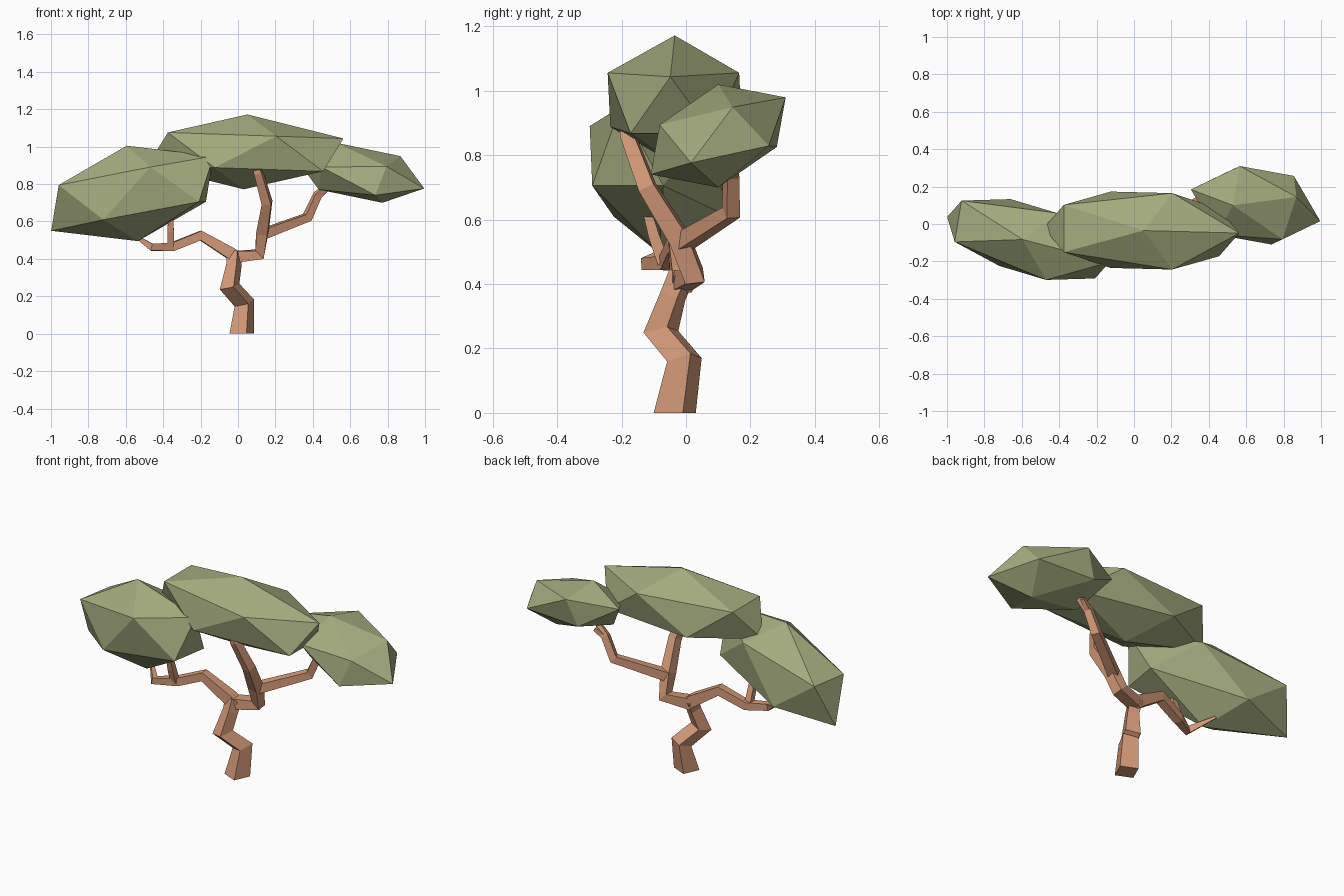
import bpy, bmesh, math
from mathutils import Vector, Matrix

if "Cube" in bpy.data.objects:
    bpy.data.objects.remove(bpy.data.objects["Cube"])


def material(name, color):
    m = bpy.data.materials.new(name)
    m.diffuse_color = (*color, 1)
    m.use_nodes = True
    m.node_tree.nodes["Principled BSDF"].inputs["Base Color"].default_value = m.diffuse_color
    return m


bark = material("bark", (0.66, 0.32, 0.19))
leaf = material("leaf", (0.37, 0.41, 0.21))


def finish(bm, name, mat):
    bmesh.ops.recalc_face_normals(bm, faces=bm.faces)
    mesh = bpy.data.meshes.new(name)
    bm.to_mesh(mesh)
    bm.free()
    mesh.materials.append(mat)
    obj = bpy.data.objects.new(name, mesh)
    bpy.context.collection.objects.link(obj)


def limb(name, path, start_dir=None, turn=45):
    """Square tube through (x, y, z, half diagonal) points with mitred bends."""
    pts = [Vector(p[:3]) for p in path]
    dirs = [(b - a).normalized() for a, b in zip(pts, pts[1:])]
    tangents = [Vector(start_dir) if start_dir else dirs[0]]
    tangents += [(a + b).normalized() for a, b in zip(dirs, dirs[1:])] + [dirs[-1]]
    t = tangents[0]
    ref = Vector((1, 0, 0)) if abs(t.z) > 0.7 else Vector((0, 0, 1))
    u = (ref - t * ref.dot(t)).normalized()
    u = Matrix.Rotation(math.radians(turn), 3, t) @ u
    bm = bmesh.new()
    rings = []
    for i, p in enumerate(pts):
        if i:
            u = tangents[i - 1].rotation_difference(tangents[i]) @ u
        v = tangents[i].cross(u)
        r = path[i][3]
        rings.append([bm.verts.new(p + d * r) for d in (u, v, -u, -v)])
    for a, b in zip(rings, rings[1:]):
        for k in range(4):
            n = (k + 1) % 4
            bm.faces.new((a[k], a[n], b[n], b[k]))
    bm.faces.new(rings[0])
    bm.faces.new(rings[-1])
    finish(bm, name, bark)


def crown(name, centre, a, b, c):
    """Icosahedron stretched along three skewed axes."""
    m = Matrix((a, b, c)).transposed().to_4x4()
    m.translation = centre
    bm = bmesh.new()
    bmesh.ops.create_icosphere(bm, subdivisions=1, radius=1, matrix=m)
    finish(bm, name, leaf)


# Crooked trunk running on into the left bough
limb("trunk", [(0.02, -0.035, 0, 0.07), (0.033, -0.005, 0.165, 0.058),
               (-0.045, -0.078, 0.252, 0.058), (-0.022, -0.04, 0.365, 0.043),
               (-0.02, -0.012, 0.43, 0.045)], (0, 0, 1), 21)
limb("left_bough", [(0.0, -0.01, 0.40, 0.045), (-0.04, -0.015, 0.43, 0.045),
                    (-0.20, -0.03, 0.525, 0.036), (-0.35, -0.06, 0.465, 0.032),
                    (-0.46, -0.12, 0.462, 0.027), (-0.56, -0.01, 0.53, 0.008)])
limb("left_twig", [(-0.36, -0.07, 0.465, 0.026), (-0.36, -0.10, 0.55, 0.024),
                   (-0.36, -0.125, 0.64, 0.018)])

# Right bough climbing into the middle crown, with a side branch
limb("right_bough", [(-0.03, -0.015, 0.41, 0.045), (0.115, 0.025, 0.425, 0.043),
                     (0.13, -0.02, 0.54, 0.043), (0.155, -0.12, 0.70, 0.036),
                     (0.11, -0.18, 0.86, 0.03), (0.09, -0.185, 0.90, 0.02)])
limb("side_branch", [(0.125, -0.01, 0.53, 0.038), (0.37, 0.14, 0.622, 0.032),
                     (0.425, 0.14, 0.74, 0.028), (0.52, 0.12, 0.83, 0.012)])
limb("side_twig", [(0.42, 0.14, 0.73, 0.022), (0.48, 0.16, 0.775, 0.014)])

# Leaf crowns
crown("left_crown", (-0.565, -0.083, 0.75),
      (0.50, -0.135, 0.096), (0.035, 0.21, 0), (-0.03, 0, 0.255))
crown("middle_crown", (0.04, -0.035, 0.972),
      (0.58, -0.015, -0.02), (0, 0.24, 0), (0.01, 0, 0.2))
crown("right_crown", (0.65, 0.1, 0.86),
      (0.305, 0.05, 0.02), (-0.134, 0.23, 0.05), (-0.122, 0, 0.16))
